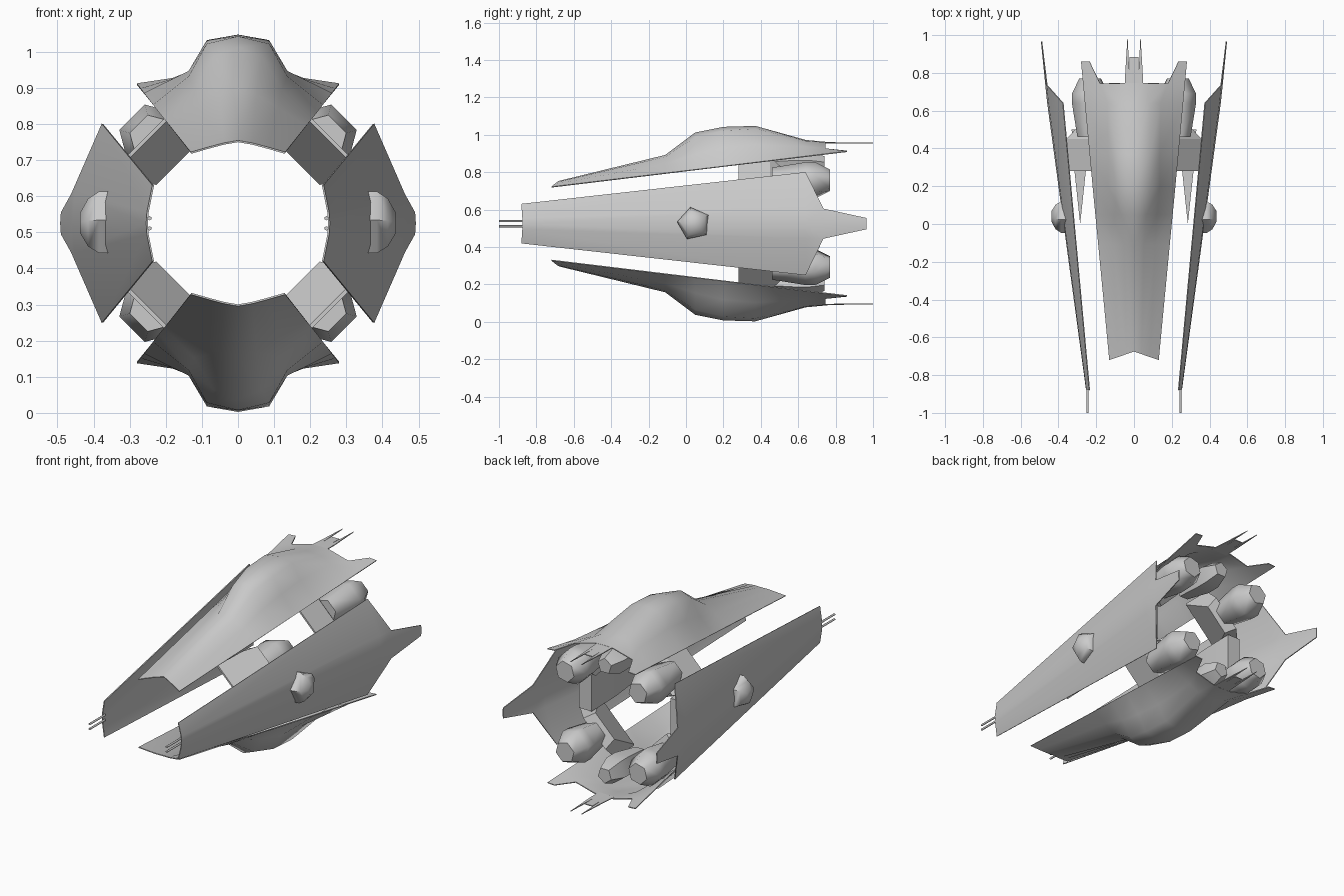
import bpy, bmesh, math
from mathutils import Vector

cube = bpy.data.objects.get("Cube")
if cube:
    bpy.data.objects.remove(cube, do_unlink=True)

AXIS_Z = 0.525  # height of the central axis; parts are modelled around it

hull_grey = bpy.data.materials.new("hull_grey")
hull_grey.use_nodes = True
GREY = (0.6, 0.6, 0.6, 1)
hull_grey.diffuse_color = GREY
hull_grey.node_tree.nodes["Principled BSDF"].inputs["Base Color"].default_value = GREY


def finish(name, bm, axes=(True, False, True), thick=0, angle=45):
    """Turn a bmesh into an object, mirror it round the axis and shade it."""
    bmesh.ops.remove_doubles(bm, verts=bm.verts, dist=0.0005)
    bmesh.ops.recalc_face_normals(bm, faces=bm.faces)
    me = bpy.data.meshes.new(name)
    bm.to_mesh(me)
    bm.free()
    me.materials.append(hull_grey)
    ob = bpy.data.objects.new(name, me)
    ob.location.z = AXIS_Z
    bpy.context.collection.objects.link(ob)
    bpy.ops.object.select_all(action='DESELECT')
    ob.select_set(True)
    bpy.context.view_layer.objects.active = ob
    if any(axes):
        mod = ob.modifiers.new("mirror", 'MIRROR')
        mod.use_axis = axes
        bpy.ops.object.modifier_apply(modifier="mirror")
    if thick:
        mod = ob.modifiers.new("thickness", 'SOLIDIFY')
        mod.thickness = thick
        mod.offset = 0
        bpy.ops.object.modifier_apply(modifier="thickness")
    bpy.ops.object.shade_smooth_by_angle(angle=math.radians(angle))
    return ob


def face(bm, *pts):
    bm.faces.new([bm.verts.new(p) for p in pts])


def loft(bm, rows):
    """Skin quads between neighbouring rows of points."""
    for a, b in zip(rows, rows[1:]):
        for i in range(len(a) - 1):
            face(bm, a[i], a[i + 1], b[i + 1], b[i])


def lathe(name, centre, along, up, profile, sides, axes=(True, False, True)):
    """Faceted pod: rings of (distance, radius) along an axis, capped."""
    bm = bmesh.new()
    along, up = Vector(along), Vector(up).normalized()
    side = along.cross(up)
    rings = []
    for d, r in profile:
        ring = []
        for k in range(sides):
            a = math.tau * k / sides
            ring.append(Vector(centre) + along * d + (up * math.cos(a) + side * math.sin(a)) * r)
        rings.append(ring)
    loft(bm, [r + r[:1] for r in rings])
    face(bm, *rings[0])
    face(bm, *rings[-1])
    return finish(name, bm, axes, angle=61)


# Upper and lower humped hull panels
# y, ridge height, shoulder (x, height), hump foot (x, height)
stations = [
    (-0.72, 0.227, 0.04, 0.22, 0.085, 0.208),
    (-0.11, 0.365, 0.05, 0.355, 0.11, 0.318),
    (0.05, 0.485, 0.065, 0.46, 0.12, 0.37),
    (0.20, 0.515, 0.085, 0.495, 0.135, 0.405),
    (0.37, 0.52, 0.085, 0.505, 0.135, 0.42),
    (0.64, 0.445, 0.08, 0.44, 0.14, 0.41),
    (0.745, 0.435, 0.06, 0.432, 0.18, 0.4),
]
rows = []
for y, cz, sx, sz, mx, mz in stations:
    t = (y + 0.72) / 1.58
    ex = 0.13 + 0.15 * t
    sweep = 0.045 if y < -0.5 else 0  # notched front edge
    rows.append([(0, y + sweep, cz), (sx, y + sweep * (1 - sx / ex), sz),
                 (mx, y + sweep * (1 - mx / ex), mz), (ex, y, 0.195 + 0.19 * t)])
bm = bmesh.new()
loft(bm, rows)
face(bm, rows[-1][2], rows[-1][3], (0.28, 0.86, 0.385), (0.235, 0.86, 0.388))
finish("hump_panels", bm, thick=0.005)

# Tail tab and twin spikes behind each hump
bm = bmesh.new()
face(bm, (0, 0.72, 0.435), (0.05, 0.72, 0.433), (0.045, 0.82, 0.43),
     (0.025, 0.82, 0.43), (0.025, 0.885, 0.43), (0, 0.885, 0.43))
face(bm, (0.026, 0.82, 0.43), (0.045, 0.82, 0.43), (0.034, 1.0, 0.43))
finish("tail_spikes", bm, thick=0.005)

# Left and right blade panels with a pointed tail
front = [(0.252, -0.875, 0), (0.25, -0.875, 0.03), (0.235, -0.88, 0.105)]
back = [(0.457, 0.64, 0), (0.45, 0.64, 0.08), (0.375, 0.64, 0.275)]
bm = bmesh.new()
loft(bm, [front, back])
loft(bm, [back[:2], [(0.467, 0.735, 0), (0.46, 0.735, 0.08)],
          [(0.49, 0.965, 0), (0.488, 0.965, 0.03)]])
face(bm, back[1], back[2], (0.46, 0.735, 0.08))
finish("blade_panels", bm, thick=0.005)

# Inner wedges behind the blades
bm = bmesh.new()
for z in (0, 0.105):
    face(bm, (0.285, 0, z), (0.255, 0.28, z), (0.25, 0.5, z), (0.33, 0.5, z), (0.315, 0.28, z))
loft(bm, [[(x, y, 0), (x, y, 0.105)] for x, y in
          ((0.285, 0), (0.255, 0.28), (0.25, 0.5), (0.33, 0.5), (0.315, 0.28), (0.285, 0))])
bmesh.ops.delete(bm, geom=[f for f in bm.faces if all(abs(v.co.z) < 0.001 for v in f.verts)],
                 context='FACES')
finish("inner_wedges", bm)


# Diagonal braces joining the four panels
def brace_point(r, t, y):
    return ((r + t) / math.sqrt(2), y, (r - t) / math.sqrt(2))


bm = bmesh.new()
section = ((0.35, 0.155, 0.28), (0.35, 0.155, 0.45), (0.3, 0.1, 0.53),
           (0.235, 0.085, 0.5), (0.34, 0.15, 0.28))
ends = [[brace_point(r, s * t, y) for r, t, y in section] for s in (-1, 1)]
loft(bm, [e + e[:1] for e in ends])
for e in ends:
    face(bm, *e)
finish("diagonal_braces", bm, angle=20)

# Four hexagonal engine pods, one flat side facing outward
lathe("engine_pods", (0.232, 0, 0.232), (0, 1, 0), (1, 0, -1),
      ((0.46, 0.07), (0.64, 0.1), (0.69, 0.1), (0.77, 0.06)), 6)

# Small five-sided pods under the humps
lathe("centre_pods", (0, 0, 0.315), (0, 1, 0), (0, 0, 1),
      ((0.42, 0.045), (0.58, 0.075), (0.66, 0.075), (0.74, 0.045)), 5,
      (False, False, True))

# Five-sided domes on the outer blade faces
lathe("side_domes", (0, 0.042, 0), (1, 0, 0), (0, -1, 0.1),
      ((0.35, 0.09), (0.385, 0.09), (0.415, 0.07), (0.437, 0.03)), 5, (True, False, False))

# Twin gun barrels at each blade nose
lathe("gun_barrels", (0.245, 0, 0.014), (0, 1, 0), (0, 0, 1),
      ((-1.0, 0.006), (-0.86, 0.006)), 6)
